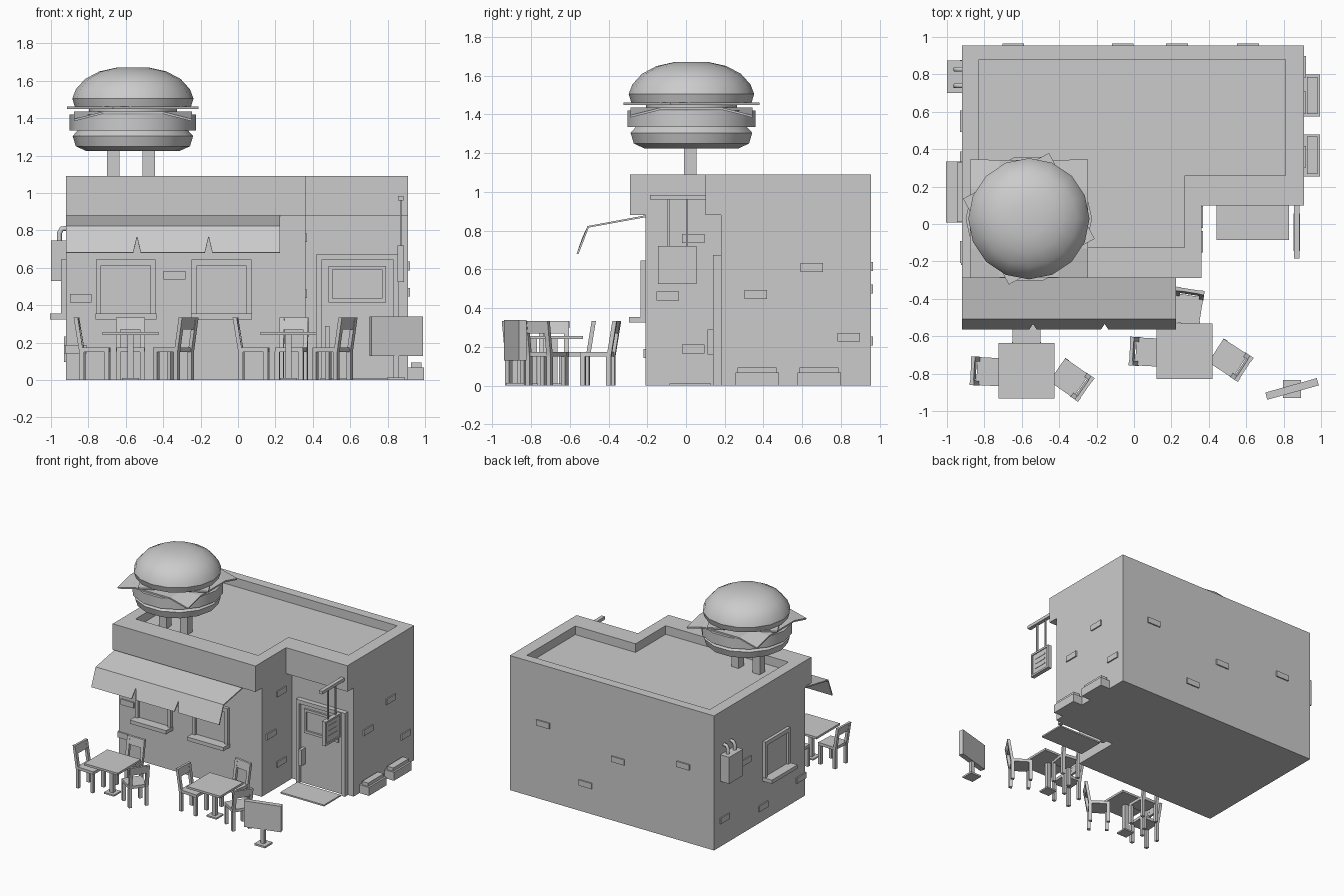
import bpy, bmesh, math
from mathutils import Matrix, Vector

if "Cube" in bpy.data.objects:
    bpy.data.objects.remove(bpy.data.objects["Cube"], do_unlink=True)

GREY = bpy.data.materials.new("plain_grey")
GREY.use_nodes = True
GREY.diffuse_color = (0.6, 0.6, 0.6, 1)
GREY.node_tree.nodes["Principled BSDF"].inputs["Base Color"].default_value = (0.6, 0.6, 0.6, 1)


def finish(name, bm, smooth=False):
    bmesh.ops.recalc_face_normals(bm, faces=bm.faces)
    mesh = bpy.data.meshes.new(name)
    bm.to_mesh(mesh)
    bm.free()
    mesh.materials.append(GREY)
    ob = bpy.data.objects.new(name, mesh)
    bpy.context.collection.objects.link(ob)
    if smooth:
        bpy.ops.object.select_all(action='DESELECT')
        ob.select_set(True)
        bpy.context.view_layer.objects.active = ob
        bpy.ops.object.shade_smooth_by_angle(angle=math.radians(32))
    return ob


def add_box(bm, x, y, z, shear=0.0):
    """Box from three (low, high) ranges; shear moves the top along y."""
    vs = bmesh.ops.create_cube(bm, size=1)["verts"]
    for v in vs:
        top = v.co.z > 0
        v.co = Vector((x[v.co.x > 0], y[v.co.y > 0] + (shear if top else 0), z[top]))


def box(name, x, y, z):
    bm = bmesh.new()
    add_box(bm, x, y, z)
    return finish(name, bm)


def loft(name, rings, smooth=False):
    """Skin a stack of point loops and close both ends."""
    bm = bmesh.new()
    loops = [[bm.verts.new(p) for p in ring] for ring in rings]
    n = len(loops[0])
    for a, b in zip(loops, loops[1:]):
        for i in range(n):
            bm.faces.new((a[i], a[(i + 1) % n], b[(i + 1) % n], b[i]))
    bm.faces.new(loops[0])
    bm.faces.new(loops[-1])
    return finish(name, bm, smooth)


# Building shell: corner-cut plan, overhanging top band, sunken roof
def plan(left, right, back, front, step_x, step_y, z):
    return [(left, front, z), (step_x, front, z), (step_x, step_y, z),
            (right, step_y, z), (right, back, z), (left, back, z)]


outer = (-0.92, 0.91, 0.955, -0.29, 0.36, 0.1)
lower = (-0.92, 0.91, 0.955, -0.21, 0.36, 0.18)
inner = (-0.83, 0.81, 0.88, -0.125, 0.27, 0.26)
loft("building", [plan(*lower, 0), plan(*lower, 0.88), plan(*outer, 0.88),
                  plan(*outer, 1.09), plan(*inner, 1.09), plan(*inner, 1.02)])


# Windows with frame, pane and sill, made on a wall facing -y
def window(name, centre, turn=0):
    bm = bmesh.new()
    for s in (-1, 1):
        add_box(bm, sorted((s * 0.16, s * 0.132)), (-0.025, 0.01), (0.35, 0.645))
    add_box(bm, (-0.132, 0.132), (-0.025, 0.01), (0.612, 0.645))
    add_box(bm, (-0.132, 0.132), (-0.008, 0.01), (0.35, 0.612))
    add_box(bm, (-0.163, 0.163), (-0.085, 0.01), (0.325, 0.355))
    bm.transform(Matrix.Translation(centre) @ Matrix.Rotation(turn, 4, 'Z'))
    finish(name, bm)


window("front_window_left", (-0.6, -0.21, 0))
window("front_window_right", (-0.088, -0.21, 0))
window("side_window", (-0.92, 0.172, 0), -math.pi / 2)

# Raised bricks, one list per wall: position along the wall and height
WALLS = {"front": ('y', -0.21, ((-0.34, 0.56), (-0.84, 0.437), (-0.868, 0.165))),
         "back": ('y', 0.955, ((0.61, 0.615), (0.23, 0.23), (-0.06, 0.5), (-0.645, 0.615))),
         "step": ('x', 0.36, ((0.037, 0.76), (-0.095, 0.462), (0.037, 0.19))),
         "right": ('x', 0.91, ((0.65, 0.61), (0.36, 0.47), (0.84, 0.25))),
         "left": ('x', -0.92, ((0.55, 0.57), (0.82, 0.21), (0.33, 0.12), (-0.15, 0.165)))}
for wall, (axis, pos, spots) in WALLS.items():
    bm = bmesh.new()
    for along, h in spots:
        a, d = (along - 0.058, along + 0.058), (pos - 0.01, pos + 0.01)
        add_box(bm, *((d, a) if axis == 'x' else (a, d)), (h - 0.023, h + 0.023))
    finish(wall + "_bricks", bm)

# Awning: bent sheet with a notched drop front
bm = bmesh.new()
left, right = -0.92, 0.225
pts = [(left, -0.56, 0.68)]
for nx in (-0.54, -0.157):
    pts += [(nx - 0.02, -0.56, 0.68), (nx, -0.53, 0.765), (nx + 0.02, -0.56, 0.68)]
pts += [(right, -0.56, 0.68), (right, -0.505, 0.82), (left, -0.505, 0.82)]
front = [bm.verts.new(p) for p in pts]
bm.faces.new(front)
bm.faces.new([front[-1], front[-2], bm.verts.new((right, -0.205, 0.875)),
              bm.verts.new((left, -0.205, 0.875))])
awning = finish("awning", bm)
thick = awning.modifiers.new("thickness", 'SOLIDIFY')
thick.thickness = 0.01
thick.offset = 0

# Door, its frame, glass trim, handle and mat
bm = bmesh.new()
for x in ((0.42, 0.45), (0.83, 0.86)):
    add_box(bm, x, (0.14, 0.19), (0, 0.675))
add_box(bm, (0.45, 0.83), (0.14, 0.19), (0.645, 0.675))
finish("door_frame", bm)
box("door", (0.45, 0.83), (0.165, 0.19), (0, 0.645))
bm = bmesh.new()
for x in ((0.485, 0.505), (0.77, 0.79)):
    add_box(bm, x, (0.15, 0.17), (0.415, 0.61))
for z in ((0.415, 0.435), (0.59, 0.61)):
    add_box(bm, (0.505, 0.77), (0.15, 0.17), z)
finish("door_glass_trim", bm)
box("door_handle", (0.465, 0.49), (0.11, 0.17), (0.16, 0.29))
box("door_mat", (0.44, 0.83), (-0.085, 0.13), (0, 0.012))

# Hanging sign on a bracket
box("sign_bracket", (0.855, 0.885), (-0.185, 0.105), (0.96, 0.985))
bm = bmesh.new()
for y in (-0.09, 0.005):
    add_box(bm, (0.865, 0.875), (y - 0.006, y + 0.006), (0.71, 0.965))
finish("sign_rods", bm)
box("hanging_sign", (0.86, 0.88), (-0.135, 0.045), (0.535, 0.71))
bm = bmesh.new()
for y in ((-0.145, -0.13), (0.04, 0.055)):
    add_box(bm, (0.853, 0.887), y, (0.525, 0.72))
for z in ((0.525, 0.54), (0.705, 0.72)):
    add_box(bm, (0.853, 0.887), (-0.13, 0.04), z)
finish("hanging_sign_frame", bm)
bm = bmesh.new()
for z in (0.585, 0.625, 0.665):
    add_box(bm, (0.857, 0.883), (-0.1, 0.01), (z - 0.006, z + 0.006))
finish("hanging_sign_lines", bm)

# Planters on the right wall
for i, y in enumerate((0.367, 0.687)):
    box(f"planter_{i}", (0.9, 0.995), (y - 0.112, y + 0.112), (0, 0.068))
    box(f"planter_fill_{i}", (0.925, 0.98), (y - 0.1, y + 0.1), (0.06, 0.095))

# Utility box with bent pipes on the left wall
box("utility_box", (-1.0, -0.91), (0.7, 0.875), (0.53, 0.745))
for i, y in enumerate((0.74, 0.827)):
    curve = bpy.data.curves.new("pipe", 'CURVE')
    curve.dimensions = '3D'
    curve.bevel_depth = 0.014
    curve.bevel_resolution = 1
    path = [(-0.955, 0.73), (-0.955, 0.785), (-0.943, 0.808), (-0.91, 0.812)]
    spline = curve.splines.new('POLY')
    spline.points.add(len(path) - 1)
    for p, (x, z) in zip(spline.points, path):
        p.co = (x, y, z, 1)
    curve.materials.append(GREY)
    bpy.context.collection.objects.link(bpy.data.objects.new(f"utility_pipe_{i}", curve))

# Rooftop burger on two posts
CX, CY = -0.562, 0.028
for i, x in enumerate((-0.667, -0.478)):
    box(f"burger_post_{i}", (x - 0.033, x + 0.033), (-0.01, 0.055), (1.01, 1.27))


def turned(name, profile, sides, smooth=True):
    loft(name, [[(CX + r * math.cos(2 * math.pi * i / sides), CY + r * math.sin(2 * math.pi * i / sides), z)
                 for i in range(sides)] for r, z in profile], smooth)


turned("bottom_bun", [(0.25, 1.225), (0.305, 1.25), (0.322, 1.305), (0.29, 1.34)], 14)
turned("patty", [(0.338, 1.335), (0.338, 1.42)], 14)
turned("top_bun", [(0.31, 1.46), (0.324, 1.505), (0.305, 1.555), (0.255, 1.61),
                   (0.18, 1.65), (0.09, 1.67)], 16)
turned("tomato", [(0.235, 1.435), (0.235, 1.465)], 12)


def slice_plate(name, half, turn, z, droop):
    bm = bmesh.new()
    bmesh.ops.create_grid(bm, x_segments=4, y_segments=4, size=half)
    for v in bm.verts:
        v.co.z = z - droop * (abs(v.co.x) + abs(v.co.y) > 1.9 * half)
    bm.transform(Matrix.Translation((CX, CY, 0)) @ Matrix.Rotation(turn, 4, 'Z'))
    mod = finish(name, bm).modifiers.new("thickness", 'SOLIDIFY')
    mod.thickness = 0.012
    mod.offset = 0


slice_plate("cheese", 0.315, 0, 1.43, 0.04)
slice_plate("lettuce", 0.26, math.radians(28), 1.456, 0)


# Cafe tables and chairs
def table(name, x, y):
    bm = bmesh.new()
    add_box(bm, (x - 0.15, x + 0.15), (y - 0.148, y + 0.148), (0.24, 0.257))
    add_box(bm, (x - 0.017, x + 0.017), (y - 0.017, y + 0.017), (0.01, 0.24))
    add_box(bm, (x - 0.045, x + 0.045), (y - 0.045, y + 0.045), (0, 0.012))
    finish(name, bm)


def chair(name, x, y, degrees):
    """Chair whose back stands on its local -y side."""
    bm = bmesh.new()
    add_box(bm, (-0.075, 0.075), (-0.075, 0.08), (0.15, 0.173))
    for s in (-1, 1):
        side = sorted((s * 0.052, s * 0.077))
        for leg_y in ((-0.08, -0.055), (0.055, 0.08)):
            add_box(bm, side, leg_y, (0, 0.152))
        add_box(bm, side, (-0.08, -0.058), (0.15, 0.335), -0.03)
    add_box(bm, (-0.055, 0.055), (-0.097, -0.079), (0.27, 0.335), -0.011)
    bm.transform(Matrix.Translation((x, y, 0)) @ Matrix.Rotation(math.radians(degrees), 4, 'Z'))
    finish(name, bm)


table("table_left", -0.575, -0.785)
table("table_right", 0.27, -0.68)
chair("chair_left_a", -0.765, -0.79, -93)
chair("chair_left_b", -0.345, -0.825, 55)
chair("chair_left_c", -0.575, -0.575, 180)
chair("chair_right_a", 0.085, -0.685, -93)
chair("chair_right_b", 0.505, -0.72, 57)
chair("chair_right_c", 0.285, -0.455, 171)

# Free-standing board
spin = Matrix.Translation((0.845, -0.882, 0)) @ Matrix.Rotation(math.radians(15.6), 4, 'Z')
bm = bmesh.new()
add_box(bm, (-0.143, 0.143), (-0.02, 0.02), (0.13, 0.34))
bm.transform(spin)
finish("board", bm)
box("board_post", (0.83, 0.86), (-0.897, -0.867), (0.01, 0.15))
box("board_base", (0.797, 0.893), (-0.93, -0.834), (0, 0.015))
